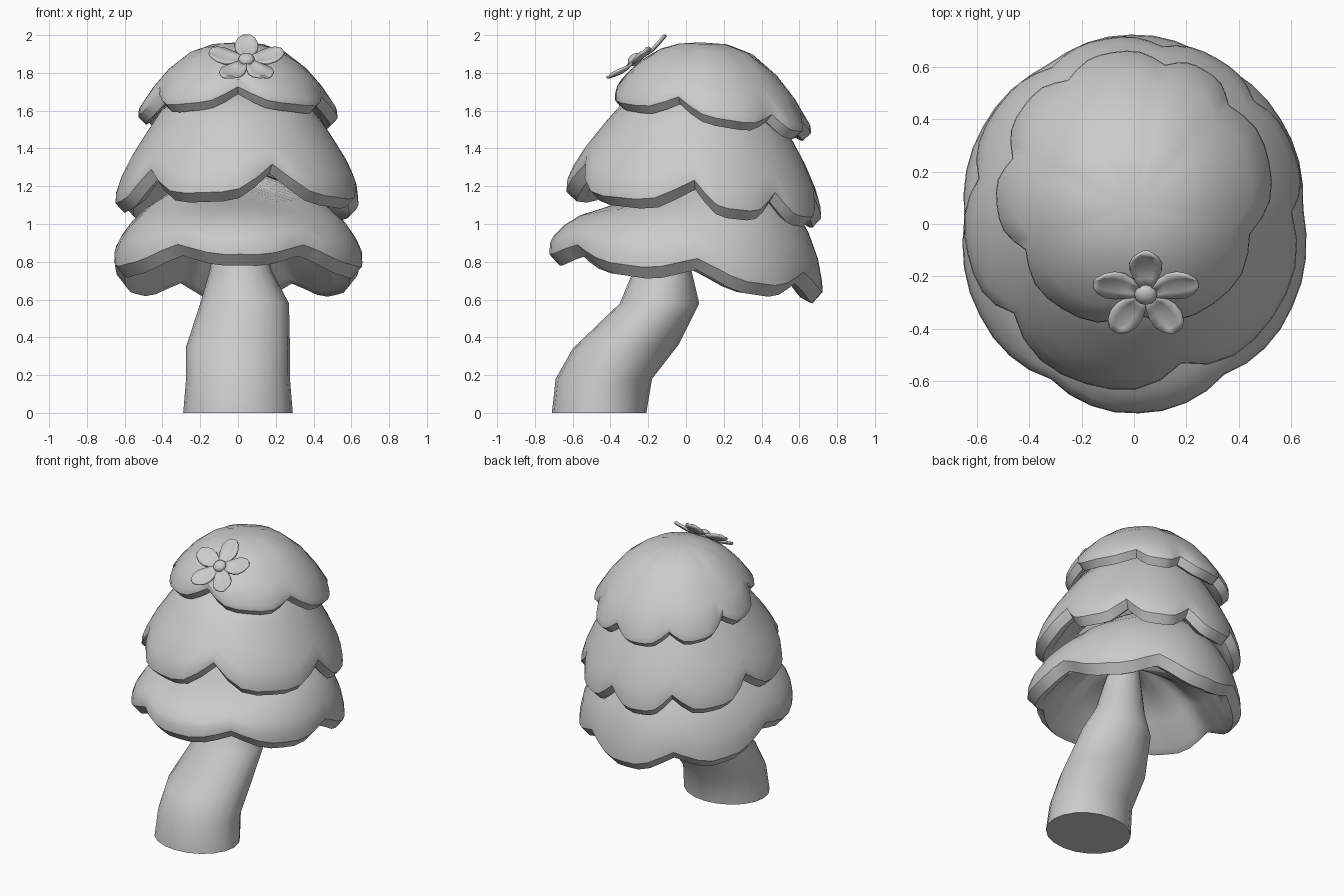
import bpy, bmesh
from math import sin, cos, pi, radians
from mathutils import Matrix

cube = bpy.data.objects.get("Cube")
if cube:
    bpy.data.objects.remove(cube)

grey = bpy.data.materials.new("light_grey")
grey.use_nodes = True
grey.diffuse_color = (0.6, 0.6, 0.6, 1)
grey.node_tree.nodes["Principled BSDF"].inputs["Base Color"].default_value = (0.6, 0.6, 0.6, 1)


def finish(name, bm, angle=40):
    """Turn a bmesh into a smooth shaded object."""
    bmesh.ops.recalc_face_normals(bm, faces=bm.faces)
    mesh = bpy.data.meshes.new(name)
    bm.to_mesh(mesh)
    bm.free()
    mesh.materials.append(grey)
    obj = bpy.data.objects.new(name, mesh)
    bpy.context.collection.objects.link(obj)
    bpy.ops.object.select_all(action='DESELECT')
    obj.select_set(True)
    bpy.context.view_layer.objects.active = obj
    bpy.ops.object.shade_smooth_by_angle(angle=radians(angle))
    return obj


def loft(bm, rings):
    """Bridge rings of points and cap both ends."""
    loops = [[bm.verts.new(p) for p in ring] for ring in rings]
    n = len(loops[0])
    for a, b in zip(loops, loops[1:]):
        for i in range(n):
            j = (i + 1) % n
            bm.faces.new((a[i], a[j], b[j], b[i]))
    bm.faces.new(loops[0])
    bm.faces.new(loops[-1])


def radius_at(outer, h):
    """Radius of a dome profile at a height fraction."""
    for (r0, h0), (r1, h1) in zip(outer, outer[1:]):
        if h >= h1:
            return r0 + (r1 - r0) * (h0 - h) / (h0 - h1)
    return outer[-1][0]


def tier(name, top, apex_y, cy, rx, ry, hem, tilt, depth, lip, notches, outer, flare=0, flat=0):
    """Smooth dome whose hem is cut into lobes, with a thick rounded lip and a hollow inside."""
    steps = 8
    columns = []
    for a, b in zip(notches, notches[1:] + [notches[0] + 360]):
        for k in range(steps):
            ang = radians(a + (b - a) * k / steps)
            s = sin(ang)
            w = min(1, max(0, 1.25 * sin(pi * k / steps) - flat))
            cut = depth * (1 - w) * (1 - 0.3 * s)
            base = hem + lip - tilt * s

            def level(h):
                return base + (top - base) * min(h * (1 + flare * s), 1)

            column = []
            for r, h in outer:
                h = cut + (h - cut * h / outer[0][1])
                column.append((radius_at(outer, h), level(h)))
            edge_r, edge_z = column[-1]
            low = edge_z - lip
            column += [(edge_r + 0.005, edge_z - lip * 0.5), (edge_r - 0.07, low),
                       (edge_r - 0.15, low + 0.03)]
            column += [(r, low + (top - low) * h) for r, h in ((0.7, 0.3), (0.45, 0.5), (0.05, 0.58))]
            columns.append([(rx * r * cos(ang), apex_y + (cy - apex_y) * r + ry * r * s, z)
                            for r, z in column])
    bm = bmesh.new()
    loft(bm, list(zip(*columns)))
    finish(name, bm)


# Leaf tiers, bottom to top
tier("lower_leaf_tier", 1.3, 0.0, 0.0, 0.67, 0.72, 0.68, 0.1, 0.17, 0.12,
     [-120, -57, 5, 62, 120, 178],
     [(0.05, 0.95), (0.56, 0.7), (0.78, 0.52), (0.9, 0.33), (0.97, 0.15), (1, 0)], 0.3, 0.1)
tier("middle_leaf_tier", 1.75, 0.1, 0.04, 0.65, 0.675, 1.05, 0.07, 0.22, 0.1,
     [-72, 0, 42, 80, 120, 168, 219],
     [(0.05, 1), (0.4, 0.93), (0.62, 0.76), (0.73, 0.58), (0.87, 0.34), (0.96, 0.14), (1, 0)])
tier("top_leaf_cap", 1.96, 0.07, 0.13, 0.525, 0.53, 1.525, 0.085, 0.22, 0.08,
     [-90, -20, 42, 76, 121, 165, 208],
     [(0.05, 1), (0.25, 0.98), (0.48, 0.86), (0.7, 0.6), (0.86, 0.32), (1, 0)])

# Bent trunk: front y, back y, front z, back z, centre x, half width
stations = [(-0.71, -0.21, 0, 0, 0, 0.29), (-0.69, -0.18, 0.18, 0.18, 0, 0.275),
            (-0.6, -0.04, 0.34, 0.36, 0, 0.275), (-0.35, 0.07, 0.58, 0.58, 0.035, 0.235),
            (-0.28, 0.03, 0.75, 0.75, 0.015, 0.165), (-0.2, 0, 1.05, 1.05, 0, 0.1)]
trunk_rings = []
for y0, y1, z0, z1, cx, half in stations:
    trunk_rings.append([])
    for k in range(20):
        a = 2 * pi * k / 20
        t = (1 + sin(a)) / 2
        trunk_rings[-1].append((cx + half * cos(a), y0 + (y1 - y0) * t, z0 + (z1 - z0) * t))
bm = bmesh.new()
loft(bm, trunk_rings)
finish("trunk", bm, 50)

# Flower lying on the front slope of the cap
place = Matrix.Translation((0.045, -0.265, 1.865)) @ Matrix.Rotation(radians(36), 4, 'X')
petal_rows = [(0.03, 0.02, 0), (0.07, 0.045, -0.008), (0.11, 0.06, -0.008),
              (0.15, 0.062, 0), (0.185, 0.047, 0.008), (0.208, 0.022, 0.014)]
for i in range(5):
    bm = bmesh.new()
    grid = []
    for along, half, z in petal_rows:
        grid.append([bm.verts.new((half * c, along - 0.006 * c * c, z + 0.008 * c * c))
                     for c in (-1, -0.5, 0, 0.5, 1)])
    for a, b in zip(grid, grid[1:]):
        for k in range(4):
            bm.faces.new((a[k], a[k + 1], b[k + 1], b[k]))
    bm.transform(place @ Matrix.Rotation(2 * pi * i / 5, 4, 'Z'))
    petal = finish("petal_%d" % (i + 1), bm)
    solid = petal.modifiers.new("thickness", 'SOLIDIFY')
    solid.thickness = 0.012
    solid.offset = 0

bm = bmesh.new()
bmesh.ops.create_uvsphere(bm, u_segments=16, v_segments=10, radius=0.043)
bm.transform(place @ Matrix.Translation((0, 0, 0.008)) @ Matrix.Diagonal((1, 1, 0.7, 1)))
finish("flower_centre", bm)
